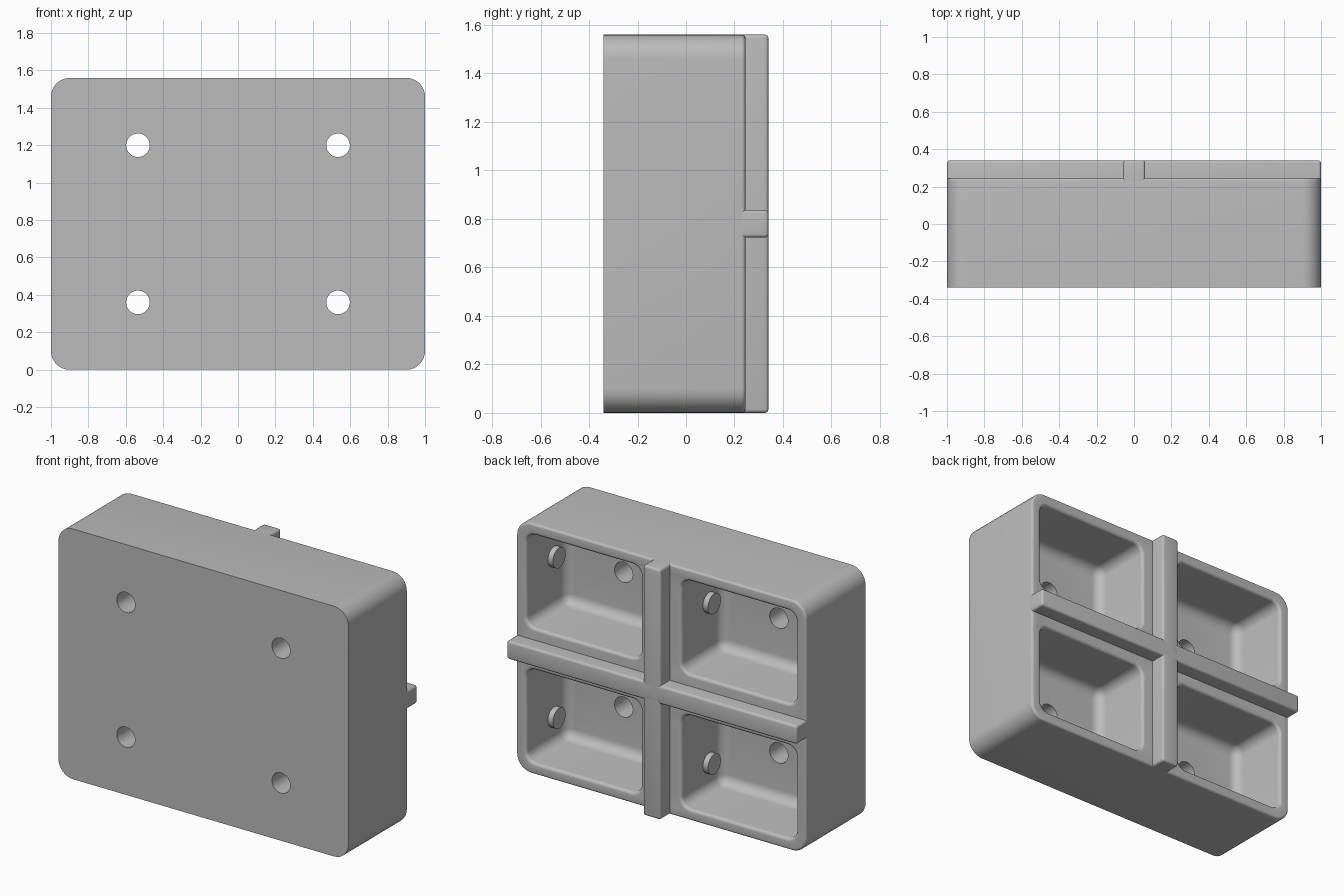
import bpy, bmesh, math
from mathutils import Matrix, Vector

old = bpy.data.objects.get("Cube")
if old:
    bpy.data.objects.remove(old, do_unlink=True)

grey = bpy.data.materials.new("plain grey")
grey.use_nodes = True
COLOUR = (0.5, 0.5, 0.5, 1)
grey.diffuse_color = COLOUR
grey.node_tree.nodes["Principled BSDF"].inputs["Base Color"].default_value = COLOUR

MID = 0.78      # height of the centre
BACK = 0.245    # rear plane of the block
FLOOR = -0.15   # pocket floor


def finish(name, bm):
    bmesh.ops.recalc_face_normals(bm, faces=bm.faces)
    mesh = bpy.data.meshes.new(name)
    bm.to_mesh(mesh)
    bm.free()
    mesh.materials.append(grey)
    ob = bpy.data.objects.new(name, mesh)
    bpy.context.collection.objects.link(ob)
    return ob


def smooth(ob):
    bpy.ops.object.select_all(action='DESELECT')
    ob.select_set(True)
    bpy.context.view_layer.objects.active = ob
    bpy.ops.object.shade_smooth_by_angle(angle=math.radians(35))


def ring(cx, cz, hx, hz, r, steps=8):
    """Rounded rectangle outline in x and z."""
    pts = []
    for q, (sx, sz) in enumerate([(1, 1), (-1, 1), (-1, -1), (1, -1)]):
        for i in range(steps + 1):
            a = math.pi / 2 * (q + i / steps)
            pts.append((cx + sx * (hx - r) + r * math.cos(a),
                        cz + sz * (hz - r) + r * math.sin(a)))
    return pts


def loft(name, cx, cz, hx, hz, r, profile):
    """Stack rounded rectangles along y; profile holds (y, inset) pairs."""
    bm = bmesh.new()
    rings = []
    for y, inset in profile:
        outline = ring(cx, cz, hx - inset, hz - inset, max(r - inset, 0.005))
        rings.append([bm.verts.new((x, y, z)) for x, z in outline])
    n = len(rings[0])
    for a, b in zip(rings, rings[1:]):
        for i in range(n):
            j = (i + 1) % n
            bm.faces.new((a[i], a[j], b[j], b[i]))
    bm.faces.new(rings[0])
    bm.faces.new(rings[-1])
    return finish(name, bm)


def cylinder(name, centre, axis, r, length):
    bm = bmesh.new()
    turn = Vector((0, 0, 1)).rotation_difference(Vector(axis)).to_matrix().to_4x4()
    bmesh.ops.create_cone(bm, cap_ends=True, segments=40, radius1=r, radius2=r,
                          depth=length, matrix=Matrix.Translation(centre) @ turn)
    return finish(name, bm)


def arc(steps=6):
    return [math.pi / 2 * i / steps for i in range(steps + 1)]


# Block with a softened rear rim
E = 0.015
rim = [(BACK - E + E * math.sin(a), E - E * math.cos(a)) for a in arc()]
block = loft("block", 0, MID, 1, MID, 0.1, [(-0.34, 0)] + rim)

# Pocket shape: filleted floor, straight walls, flared lip
F, L = 0.06, 0.02
pocket_profile = [(FLOOR + F - F * math.cos(a), F - F * math.sin(a)) for a in arc()]
pocket_profile += [(BACK - L + L * math.sin(a), L * math.cos(a) - L) for a in arc()]
pocket_profile.append((BACK + 0.1, -L))

cutters = []
for sx in (-1, 1):
    for sz in (-1, 1):
        cx, cz = sx * 0.535, MID + sz * 0.42
        cutters.append(loft("pocket_cutter", cx, cz, 0.395, 0.29, 0.06, pocket_profile))
        cutters.append(cylinder("hole_cutter", (cx, -0.25, cz), (0, 1, 0), 0.063, 0.4))

# Cut the pockets and screw holes
for cutter in cutters:
    cutter.hide_render = True
    mod = block.modifiers.new("cut", 'BOOLEAN')
    mod.operation = 'DIFFERENCE'
    mod.solver = 'EXACT'
    mod.object = cutter
    bpy.context.view_layer.objects.active = block
    bpy.ops.object.modifier_apply(modifier=mod.name)
    bpy.data.objects.remove(cutter, do_unlink=True)
smooth(block)


# Crossed ribs on the rear
def rib(name, size):
    bm = bmesh.new()
    foot, top = BACK - 0.015, 0.34
    bmesh.ops.create_cube(bm, size=1)
    for v in bm.verts:
        v.co = (v.co.x * size[0], top if v.co.y > 0 else foot, MID + v.co.z * size[1])
    edges = [e for e in bm.edges if any(v.co.y > BACK for v in e.verts)]
    bmesh.ops.bevel(bm, geom=edges, offset=0.015, segments=4, profile=0.5, affect='EDGES')
    smooth(finish(name, bm))


rib("horizontal_rib", (2, 0.115))
rib("vertical_rib", (0.12, 2 * MID))

# Small round studs on one side wall of each pocket
for side, wall in (("left", 0.93), ("right", -0.14)):
    for level, z in (("upper", 1.24), ("lower", 0.24)):
        smooth(cylinder(f"{level}_{side}_stud", (wall - 0.01, -0.03, z), (1, 0, 0), 0.063, 0.05))
